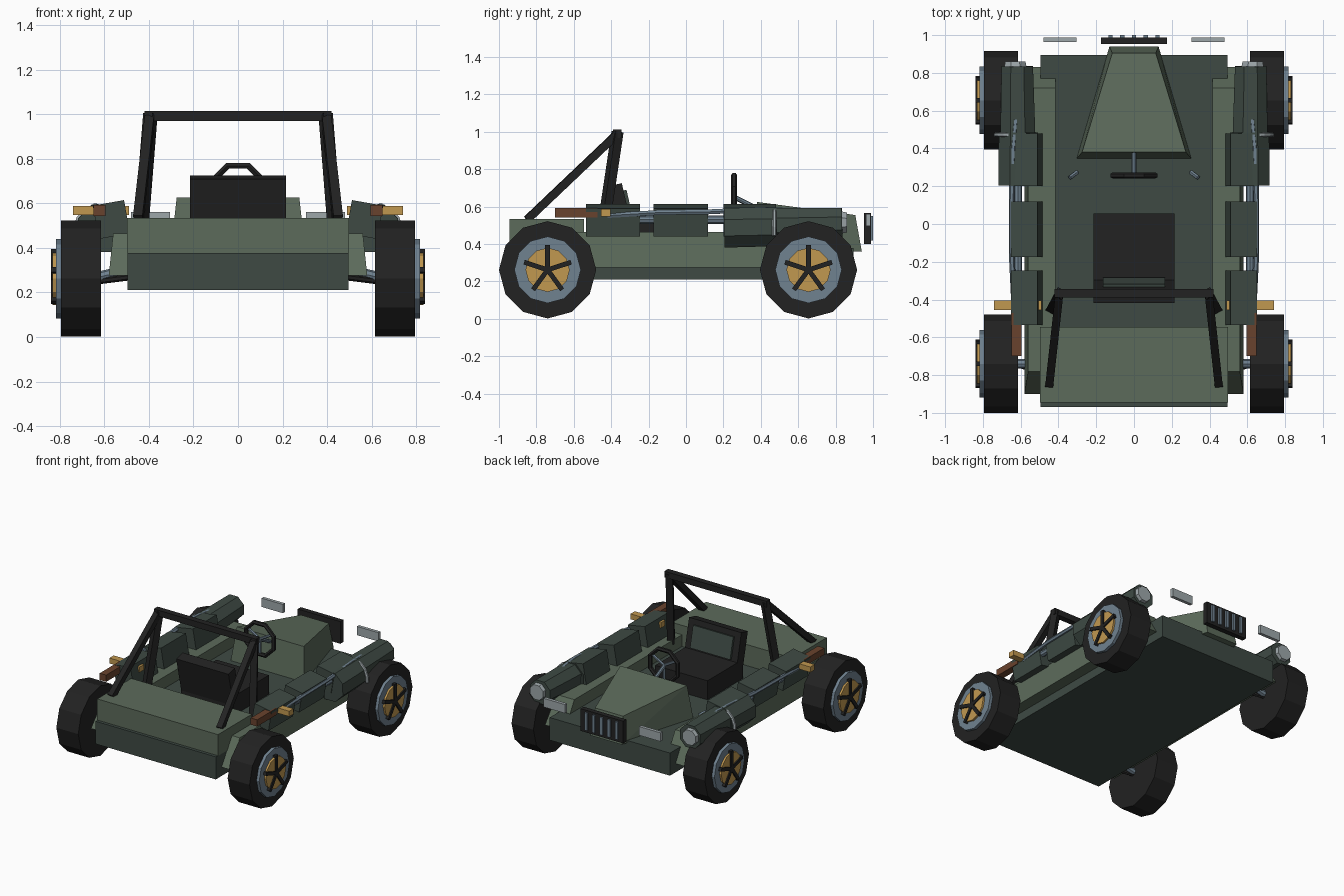
import bpy, bmesh, math
from mathutils import Vector, Matrix

if "Cube" in bpy.data.objects:
    bpy.data.objects.remove(bpy.data.objects["Cube"])


def mat(name, r, g, b):
    lin = [((c / 255 + 0.055) / 1.055) ** 2.4 if c > 10 else c / 255 / 12.92 for c in (r, g, b)]
    m = bpy.data.materials.new(name)
    m.diffuse_color = (*lin, 1)
    m.use_nodes = True
    m.node_tree.nodes["Principled BSDF"].inputs["Base Color"].default_value = m.diffuse_color
    return m


LIGHT = mat("sage green", 92, 107, 91)
DARK = mat("dark green", 62, 74, 68)
BLACK = mat("black", 34, 34, 34)
STEEL = mat("blue steel", 112, 130, 144)
GOLD = mat("gold", 193, 152, 80)
BROWN = mat("brown", 105, 66, 45)
SILVER = mat("silver", 158, 167, 170)


def finish(name, bm, material):
    bmesh.ops.recalc_face_normals(bm, faces=bm.faces)
    me = bpy.data.meshes.new(name)
    bm.to_mesh(me)
    bm.free()
    me.materials.append(material)
    ob = bpy.data.objects.new(name, me)
    bpy.context.collection.objects.link(ob)
    return ob


def hull(name, points, material):
    bm = bmesh.new()
    for p in points:
        bm.verts.new(p)
    bmesh.ops.convex_hull(bm, input=bm.verts)
    bmesh.ops.dissolve_limit(bm, angle_limit=0.01, verts=bm.verts, edges=bm.edges)
    return finish(name, bm, material)


def box(name, lo, hi, material, turn=0, axis='Y'):
    lo, hi = Vector(lo), Vector(hi)
    bm = bmesh.new()
    bmesh.ops.create_cube(bm, size=1)
    size = Matrix.Diagonal((*[abs(c) for c in hi - lo], 1))
    bm.transform(Matrix.Translation((lo + hi) / 2) @ Matrix.Rotation(math.radians(turn), 4, axis) @ size)
    return finish(name, bm, material)


def rod(name, a, b, r1, material, r2=None, sides=12, spin=0):
    """Cylinder or cone from a to b; four sides with spin 45 make a square bar."""
    a, b = Vector(a), Vector(b)
    bm = bmesh.new()
    bmesh.ops.create_cone(bm, cap_ends=True, segments=sides, radius1=r1,
                          radius2=r1 if r2 is None else r2, depth=(b - a).length)
    rot = (b - a).to_track_quat('Z', 'Y').to_matrix().to_4x4()
    bm.transform(Matrix.Translation((a + b) / 2) @ rot @ Matrix.Rotation(math.radians(spin), 4, 'Z'))
    return finish(name, bm, material)


def tube(name, points, r, material, closed=False, res=1):
    cu = bpy.data.curves.new(name, 'CURVE')
    cu.dimensions = '3D'
    cu.bevel_depth, cu.bevel_resolution, cu.use_fill_caps = r, res, True
    sp = cu.splines.new('POLY')
    sp.points.add(len(points) - 1)
    for p, co in zip(sp.points, points):
        p.co = (*co, 1)
        sp.use_smooth = False
    sp.use_cyclic_u = closed
    cu.materials.append(material)
    ob = bpy.data.objects.new(name, cu)
    bpy.context.collection.objects.link(ob)
    return ob


# Body: floor pan, rear deck, tapered hood
box("floor_pan", (-0.495, -0.968, 0.21), (0.495, 0.895, 0.378), DARK)
box("rear_deck", (-0.497, -0.945, 0.376), (0.497, -0.545, 0.535), LIGHT)
hull("hood", [(s * x, y, z) for s in (-1, 1) for x, y, z in
              ((0.305, 0.345, 0.36), (0.13, 0.94, 0.36), (0.275, 0.38, 0.625), (0.115, 0.905, 0.555))], LIGHT)

# Seat
box("seat_cushion", (-0.215, -0.36, 0.377), (0.215, 0.055, 0.52), BLACK)
box("seat_back", (-0.215, -0.39, 0.45), (0.215, -0.312, 0.72), BLACK, 13, 'X')
box("seat_pad", (-0.165, -0.318, 0.53), (0.165, -0.3, 0.69), DARK, 13, 'X')

# Steering wheel with column and spokes
ring = [(0.122 * math.cos(a), 0.257, 0.655 + 0.122 * math.sin(a))
        for a in (math.radians(22.5 + 45 * i) for i in range(8))]
tube("steering_wheel", ring, 0.016, BLACK, True)
rod("steering_column", (0, 0.25, 0.655), (0, 0.42, 0.57), 0.013, STEEL, sides=8)
for i in range(3):
    a = math.radians(30 + 120 * i)
    rod("steering_spoke", (0, 0.257, 0.655), (0.115 * math.cos(a), 0.257, 0.655 + 0.115 * math.sin(a)),
        0.01, STEEL, sides=6)

# Grille with bars
box("grille", (-0.175, 0.952, 0.4), (0.175, 0.988, 0.565), BLACK)
for i in range(-2, 3):
    box("grille_bar", (i * 0.0625 - 0.011, 0.98, 0.42), (i * 0.0625 + 0.011, 1.0, 0.55), STEEL)

# Roll bar top
box("roll_bar_top", (-0.42, -0.39, 0.968), (0.42, -0.345, 1.013), BLACK)

for s in (-1, 1):
    # Sill with sloping ends
    hull("sill", [(s * x, y, z) for x, y, z in
                  ((0.415, -0.9, 0.275), (0.415, 0.83, 0.275), (0.58, -0.9, 0.275), (0.58, 0.83, 0.275),
                   (0.415, -0.78, 0.465), (0.415, 0.72, 0.465), (0.56, -0.78, 0.465), (0.56, 0.72, 0.465))], LIGHT)

    # Roll bar legs and braces
    rod("roll_bar_leg", (s * 0.438, -0.45, 0.44), (s * 0.393, -0.366, 1.0), 0.034, BLACK, sides=4, spin=45)
    rod("roll_bar_brace", (s * 0.448, -0.85, 0.53), (s * 0.395, -0.366, 0.99), 0.03, BLACK, sides=4, spin=45)

    # Side boxes, leaning outwards
    for y0, y1 in ((-0.535, -0.245), (-0.175, 0.118), (0.2, 0.48)):
        box("side_box", (s * 0.497, y0, 0.451), (s * 0.639, y1, 0.603), DARK, s * 10)

    # Front lamp housing, lamp and curved guard
    rod("lamp_housing", (s * 0.612, 0.205, 0.487), (s * 0.612, 0.485, 0.492), 0.115, DARK, 0.112, 8, 22.5)
    rod("lamp_nose", (s * 0.615, 0.48, 0.5), (s * 0.618, 0.835, 0.51), 0.1, DARK, 0.09, 8, 22.5)
    rod("lamp", (s * 0.628, 0.82, 0.515), (s * 0.628, 0.86, 0.515), 0.066, SILVER, 0.058, 8, 22.5)
    guard = [(s * (0.625 + 0.108 * math.cos(a)), 0.473, 0.465 + 0.12 * math.sin(a))
             for a in (math.radians(-10 + 22 * i) for i in range(5))]
    tube("lamp_guard", guard, 0.012, SILVER)

    # Pipe along the side boxes
    tube("side_pipe", [(s * 0.635, -0.42, 0.552), (s * 0.648, -0.15, 0.568), (s * 0.648, 0.12, 0.572),
                       (s * 0.64, 0.4, 0.585), (s * 0.615, 0.68, 0.575)], 0.015, STEEL)
    rod("box_link", (s * 0.615, -0.26, 0.53), (s * 0.615, 0.22, 0.53), 0.022, STEEL, sides=8)

    # Head lamp plate, rear markers and small levers
    box("head_lamp", (s * 0.305, 0.963, 0.495), (s * 0.48, 0.987, 0.56), SILVER)
    box("amber_marker", (s * 0.49, -0.455, 0.547), (s * 0.74, -0.405, 0.587), GOLD)
    box("brown_marker", (s * 0.595, -0.7, 0.542), (s * 0.648, -0.472, 0.592), BROWN)
    rod("floor_lever", (s * 0.3, 0.275, 0.37), (s * 0.34, 0.245, 0.4), 0.012, STEEL, sides=6)

    # Wheels: tyre, rim, gold disc, five spokes, axle
    for y in (-0.74, 0.655):
        z = 0.262
        rod("tyre", (s * 0.615, y, z), (s * 0.795, y, z), 0.26, BLACK)
        rod("rim", (s * 0.79, y, z), (s * 0.817, y, z), 0.178, STEEL)
        rod("wheel_disc", (s * 0.8, y, z), (s * 0.831, y, z), 0.118, GOLD)
        for i in range(5):
            a = math.radians(90 + 72 * i)
            d = Vector((0, math.cos(a), math.sin(a)))
            c = Vector((s * 0.827, y, z))
            rod("wheel_spoke", c, c + d * 0.132, 0.018, BLACK, sides=4, spin=45)
        rod("axle", (s * 0.45, y, 0.31), (s * 0.64, y, 0.265), 0.025, STEEL, sides=8)
        rod("lower_arm", (s * 0.47, y - 0.06, 0.27), (s * 0.63, y, 0.25), 0.014, BLACK, sides=6)
